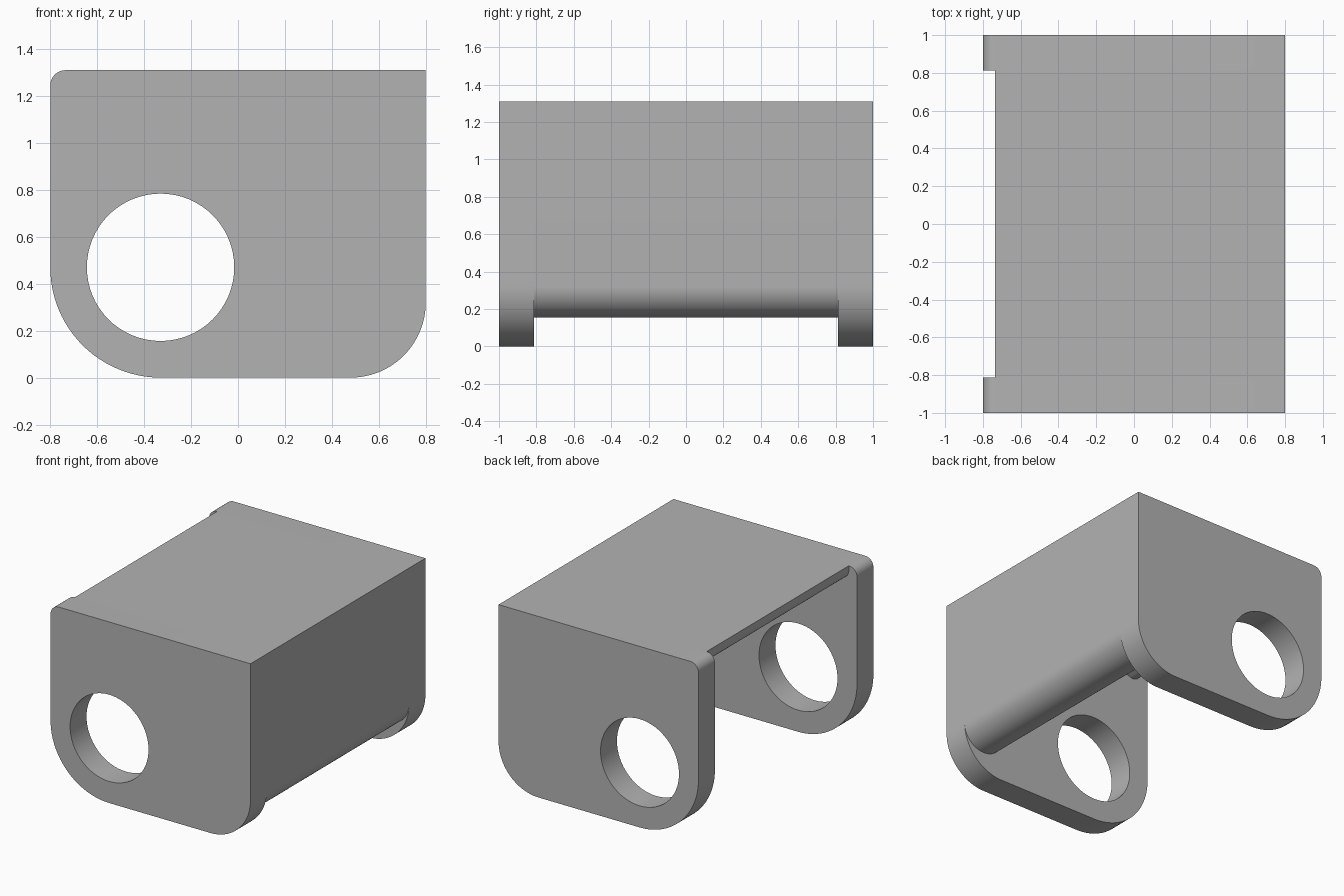
import bpy, bmesh
from math import cos, sin, radians, pi

cube = bpy.data.objects.get("Cube")
if cube:
    bpy.data.objects.remove(cube, do_unlink=True)

grey = bpy.data.materials.new("plain grey")
grey.use_nodes = True
colour = (0.45, 0.45, 0.45, 1)
grey.diffuse_color = colour
grey.node_tree.nodes["Principled BSDF"].inputs["Base Color"].default_value = colour

TOP, SIDE, END, INNER = 1.31, 0.8, 1.0, 0.812
AXIS = (-0.33, 0.47)          # shared centre of the holes and the round cavity


def arc(centre, radius, start, end, steps=24):
    angles = [radians(start + (end - start) * i / steps) for i in range(steps + 1)]
    return [(centre[0] + radius * cos(a), centre[1] + radius * sin(a)) for a in angles]


def extrude_profile(name, loops, y_min, y_max):
    """Fill x-z loops (inner loops become holes) and extrude them along y."""
    curve = bpy.data.curves.new(name, "CURVE")
    curve.dimensions = "2D"
    curve.fill_mode = "BOTH"
    curve.extrude = (y_max - y_min) / 2
    for loop in loops:
        spline = curve.splines.new("POLY")
        spline.points.add(len(loop) - 1)
        for point, (x, z) in zip(spline.points, loop):
            point.co = (x, z, 0, 1)
        spline.use_cyclic_u = True
    obj = bpy.data.objects.new(name, curve)
    bpy.context.collection.objects.link(obj)
    obj.location.y = (y_min + y_max) / 2
    obj.rotation_euler.x = pi / 2
    bpy.ops.object.select_all(action="DESELECT")
    obj.select_set(True)
    bpy.context.view_layer.objects.active = obj
    bpy.ops.object.convert(target="MESH")
    obj = bpy.context.object
    obj.name = name
    # Weld caps to the sides so that the solid is closed
    bm = bmesh.new()
    bm.from_mesh(obj.data)
    bmesh.ops.remove_doubles(bm, verts=bm.verts, dist=0.0001)
    bmesh.ops.recalc_face_normals(bm, faces=bm.faces)
    bm.to_mesh(obj.data)
    bm.free()
    obj.data.materials.clear()
    obj.data.materials.append(grey)
    bpy.ops.object.shade_smooth_by_angle(angle=radians(30))
    return obj


# End plates with rounded corners and a large round hole
plate = [(SIDE, TOP)]
plate += arc((-0.735, TOP - 0.065), 0.065, 90, 180, 12)
plate += arc(AXIS, 0.47, 180, 270)
plate += arc((0.48, 0.32), 0.32, 270, 360)
hole = arc(AXIS, 0.314, 0, 360, 64)[:-1]
extrude_profile("front_plate", [plate, hole], -END, -INNER)
extrude_profile("back_plate", [plate, hole], INNER, END)

# Cover: flat top and side, round lower rim, cylindrical cavity, rounded lip
cover = [(-0.735, TOP), (SIDE, TOP)]
cover += arc((0.635, 0.32), 0.165, 0, -180, 32)
cover += arc(AXIS, 0.81, -10, 113, 48)
cover += arc((-0.67, 1.276), 0.065, 292, 180, 16)
extrude_profile("cover", [cover], -INNER, INNER)
